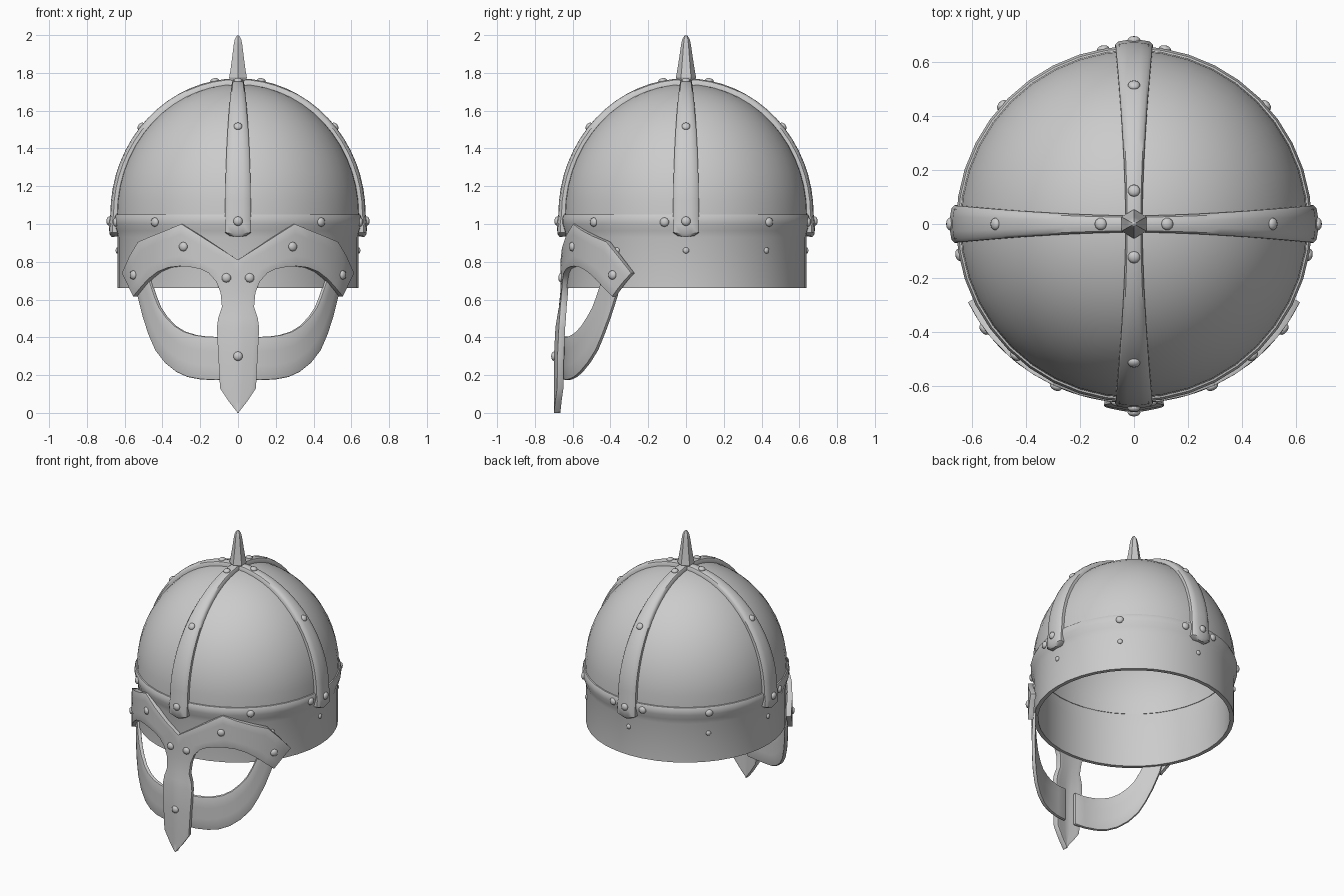
import bpy, bmesh
from math import sin, cos, pi, radians, sqrt, atan2
from mathutils import Vector, Matrix

if "Cube" in bpy.data.objects:
    bpy.data.objects.remove(bpy.data.objects["Cube"])

R, Z0, H = 0.645, 1.05, 0.69          # dome radius, base height, rise


def finish(name, bm, mods=(), angle=35, recalc=True):
    if recalc:
        bmesh.ops.recalc_face_normals(bm, faces=bm.faces)
    me = bpy.data.meshes.new(name)
    bm.to_mesh(me)
    bm.free()
    ob = bpy.data.objects.new(name, me)
    bpy.context.collection.objects.link(ob)
    bpy.ops.object.select_all(action='DESELECT')
    ob.select_set(True)
    bpy.context.view_layer.objects.active = ob
    for kind, props in mods:
        m = ob.modifiers.new(kind.title(), kind)
        for k, v in props.items():
            setattr(m, k, v)
        bpy.ops.object.modifier_apply(modifier=m.name)
    bpy.ops.object.shade_smooth_by_angle(angle=radians(angle))
    return ob


def loft(bm, rings, wrap_ring=False, wrap_rows=False):
    vs = [[bm.verts.new(p) for p in ring] for ring in rings]
    n, m = len(vs), len(vs[0])
    for i in range(n if wrap_rows else n - 1):
        for j in range(m if wrap_ring else m - 1):
            a, b = vs[i], vs[(i + 1) % n]
            k = (j + 1) % m
            bm.faces.new((a[j], a[k], b[k], b[j]))
    return vs


def lathe(name, profile, seg, closed=False, mods=(), angle=35):
    bm = bmesh.new()
    loft(bm, [[(r * cos(2 * pi * j / seg), r * sin(2 * pi * j / seg), z) for j in range(seg)]
              for r, z in profile], True, closed)
    bmesh.ops.remove_doubles(bm, verts=bm.verts, dist=1e-4)
    return finish(name, bm, mods, angle)


def dome(t, d=0.0):
    """Point (radius, z) on the dome profile, lifted d along the normal."""
    n = Vector((cos(t) / R, sin(t) / H)).normalized()
    return R * cos(t) + n.x * d, Z0 + H * sin(t) + n.y * d


# Dome shell and brow band
shell = [dome(pi / 2 * i / 14) for i in range(14)] + [(0, Z0 + H)]
lathe('dome', shell, 40, mods=[('SOLIDIFY', dict(thickness=0.025, offset=-1))])
lathe('lower_band', [(0.638, 0.66), (0.638, 0.93), (0.647, 0.965), (0.658, 1.0), (0.66, 1.03),
                     (0.652, 1.05), (0.625, 1.055), (0.612, 0.95), (0.612, 0.66)], 40, closed=True)

# Four raised straps over the dome
section = [(-1, -0.012), (-1, 0.014), (-0.82, 0.025), (-0.4, 0.030), (0, 0.031),
           (0.4, 0.030), (0.82, 0.025), (1, 0.014), (1, -0.012)]
names = ['right_strap', 'back_strap', 'left_strap', 'front_strap']
for k, name in enumerate(names):
    bm = bmesh.new()
    rows = []
    for i in range(17):
        t = pi / 2 * (1 - i / 16)
        w = 0.031 + 0.037 * cos(t) ** 1.7
        row = []
        for u, d in section:
            r, z = dome(t, d)
            row.append((r, u * w, z))
        rows.append(row)
    for z, w, lift in ((1.0, 0.07, 0.007), (0.955, 0.07, 0.005), (0.938, 0.045, -0.008)):
        rows.append([(R + d + lift, u * w, z - (0.008 * (1 - abs(u)) if z < 1 else 0))
                     for u, d in section])
    vs = loft(bm, rows, True)
    bm.faces.new(vs[0])
    bm.faces.new(vs[-1])
    bmesh.ops.rotate(bm, verts=bm.verts, cent=(0, 0, 0), matrix=Matrix.Rotation(k * pi / 2, 3, 'Z'))
    finish(name, bm, angle=40)

# Six-sided spike on top
bm = bmesh.new()
rings = [[(r * sin(j * pi / 3), r * cos(j * pi / 3), z) for j in range(6)]
         for r, z in ((0.04, 1.74), (0.054, 1.775), (0.047, 1.81), (0.036, 1.88),
                      (0.026, 1.95), (0.019, 1.98), (0.008, 1.996))]
vs = loft(bm, rings, True)
tip = bm.verts.new((0, 0, 2.0))
for j in range(6):
    bm.faces.new((vs[-1][j], vs[-1][(j + 1) % 6], tip))
bm.faces.new(vs[0])
finish('top_spike', bm, angle=25)


def mask_y(x, z):
    """Front surface of the face mask: wraps the band, nose juts forward with a ridge."""
    s = min(max((0.66 - z) / 0.3, 0), 1)
    s = s * s * (3 - 2 * s)
    return (-sqrt(0.68 ** 2 - x * x) + 0.016 * (1 - x * x / 0.38)
            - 0.023 * s - 0.012 * s * max(0, 1 - abs(x) / 0.11))


def guard_y(x, z):
    return -sqrt(0.652 ** 2 - x * x)


def plate(name, rungs, surf, div, thick, sides, merge):
    """Curved plate from rungs (x1, z1, x2, z2), mirrored in x."""
    bm = bmesh.new()
    for s in sides:
        rows = []
        for x1, z1, x2, z2 in rungs:
            row = []
            for i in range(div + 1):
                f = i / div
                x, z = x1 + (x2 - x1) * f, z1 + (z2 - z1) * f
                row.append((s * x, surf(x, z), z))
            rows.append(row)
        loft(bm, rows)
    if merge:
        bmesh.ops.remove_doubles(bm, verts=bm.verts, dist=1e-4)
    bmesh.ops.recalc_face_normals(bm, faces=bm.faces)
    bm.normal_update()
    if sum(f.normal.y for f in bm.faces) > 0:
        bmesh.ops.reverse_faces(bm, faces=bm.faces)
    return finish(name, bm, [('SOLIDIFY', dict(thickness=thick, offset=-1)),
                             ('BEVEL', dict(width=0.007, segments=2, limit_method='ANGLE',
                                            angle_limit=radians(50)))], 35, False)


# Brow plate and nose guard in one piece
mask = [(0, 0.0, 0.004, 0.003), (0, 0.06, 0.048, 0.06), (0, 0.13, 0.095, 0.13), (0, 0.3, 0.104, 0.3),
        (0, 0.45, 0.112, 0.45), (0, 0.5, 0.105, 0.5), (0, 0.56, 0.085, 0.56),
        (0, 0.65, 0.092, 0.635), (0, 0.73, 0.115, 0.695), (0, 0.81, 0.155, 0.74),
        (0.1, 0.873, 0.2, 0.762), (0.2, 0.937, 0.255, 0.773), (0.3, 1.0, 0.31, 0.777),
        (0.38, 0.967, 0.37, 0.77), (0.46, 0.935, 0.425, 0.748), (0.53, 0.905, 0.475, 0.71),
        (0.575, 0.83, 0.515, 0.665), (0.615, 0.74, 0.555, 0.617)]
plate('brow_and_nose_guard', mask, mask_y, 4, 0.034, (1, -1), True)

# Crescent eye guards tucked behind the mask
guard = [(0.04, 0.175, 0.04, 0.405), (0.12, 0.173, 0.11, 0.402), (0.2, 0.177, 0.175, 0.405),
         (0.27, 0.19, 0.23, 0.413), (0.33, 0.217, 0.29, 0.432), (0.39, 0.265, 0.34, 0.463),
         (0.44, 0.33, 0.385, 0.51), (0.475, 0.41, 0.42, 0.56), (0.505, 0.5, 0.445, 0.62),
         (0.535, 0.62, 0.468, 0.69), (0.545, 0.7, 0.48, 0.75)]
for s, name in ((1, 'right_eye_guard'), (-1, 'left_eye_guard')):
    plate(name, guard, guard_y, 3, 0.024, (s,), False)

# Rivets
rv = bmesh.new()


def rivet(pos, normal, r=0.025):
    q = Vector(normal).to_track_quat('Z', 'Y').to_matrix().to_4x4()
    bmesh.ops.create_uvsphere(rv, u_segments=10, v_segments=6, radius=r,
                              matrix=Matrix.Translation(pos) @ q @ Matrix.Diagonal((1, 1, 0.6, 1)))


def around(deg, r, z, size=0.025, nr=1, nz=0):
    c, s = cos(radians(deg)), sin(radians(deg))
    rivet((r * c, r * s, z), (nr * c, nr * s, nz), size)


for k in range(4):                                  # along the straps
    around(k * 90, 0.682, 1.015)
    for t in (radians(40.5), radians(79.5)):
        r, z = dome(t, 0.031)
        around(k * 90, r, z, 0.023, cos(t) / R, sin(t) / H)
for a in (-132, -48, 42, 138, -10, 190, 80, 100):   # around the rim
    around(a, 0.658, 1.01)
for a in (-35, 215, 0, 180, 90, 42, 138):           # small ones on the lower band
    around(a, 0.638, 0.86, 0.017)
for x, z in ((0.29, 0.88), (0.555, 0.73), (0.062, 0.715)):   # on the mask
    for s in (1, -1):
        y = mask_y(x, z)
        rivet((s * x, y, z), (s * x, y, 0))
rivet((0, mask_y(0, 0.3), 0.3), (0, -1, 0))
finish('rivets', rv, angle=60)
